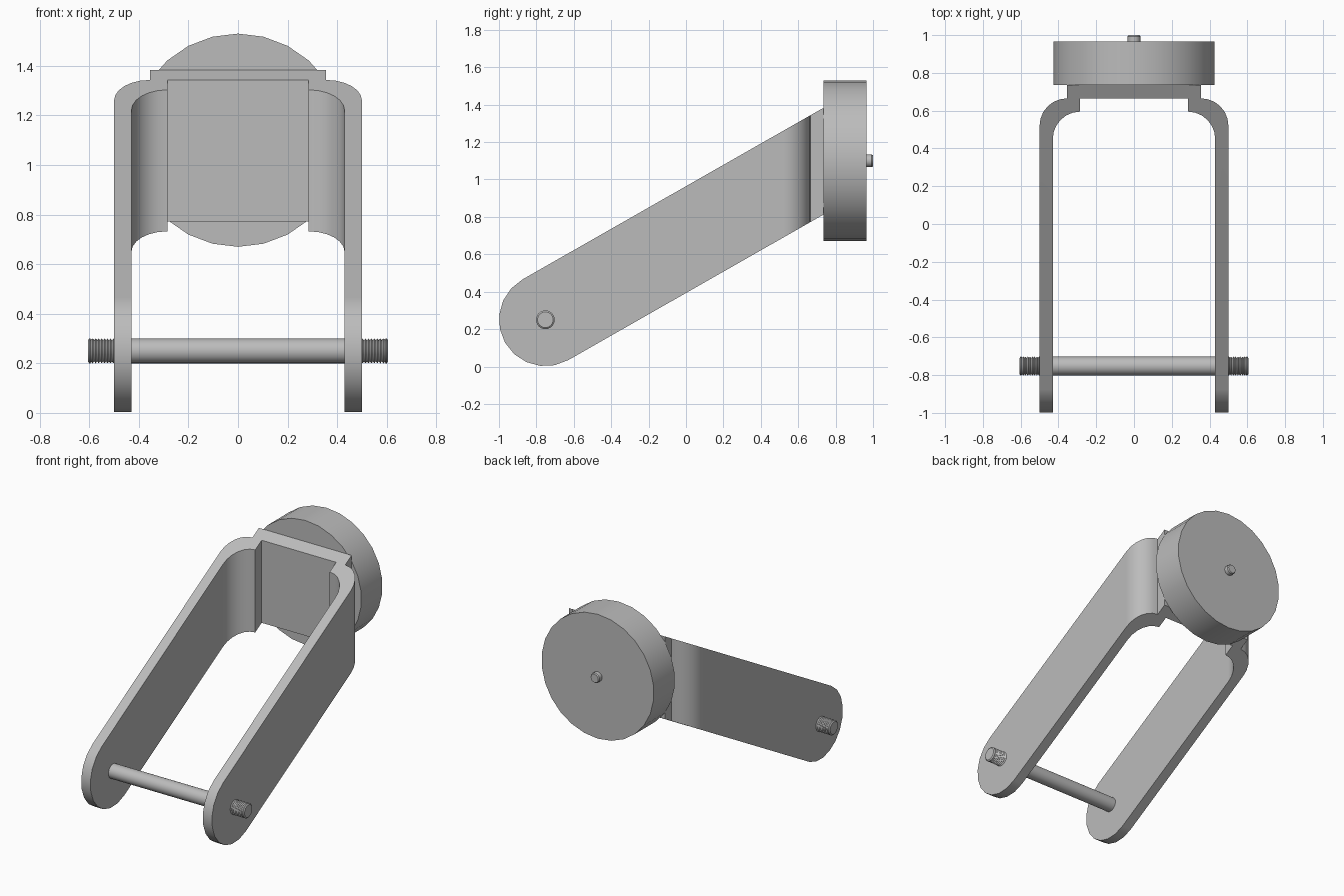
import bpy, bmesh, math
from mathutils import Vector

cube = bpy.data.objects.get("Cube")
if cube:
    bpy.data.objects.remove(cube, do_unlink=True)

grey = bpy.data.materials.new("plain_grey")
grey.use_nodes = True
grey.diffuse_color = (0.5, 0.5, 0.5, 1)
grey.node_tree.nodes["Principled BSDF"].inputs["Base Color"].default_value = (0.5, 0.5, 0.5, 1)

PIVOT = Vector((0, -0.752, 0.25))     # axle centre
SLOPE = math.atan(0.57)               # tilt of the fork
END_R = 0.248                         # rounded end of the arms
HUB = Vector((0, 0, 1.10))            # disc centre


def make_object(name, bm):
    bmesh.ops.recalc_face_normals(bm, faces=bm.faces)
    mesh = bpy.data.meshes.new(name)
    bm.to_mesh(mesh)
    bm.free()
    mesh.materials.append(grey)
    obj = bpy.data.objects.new(name, mesh)
    bpy.context.collection.objects.link(obj)
    return obj


def smooth(obj):
    bpy.ops.object.select_all(action='DESELECT')
    obj.select_set(True)
    bpy.context.view_layer.objects.active = obj
    bpy.ops.object.shade_smooth_by_angle(angle=math.radians(32))
    mod = obj.modifiers.new("Flat faces stay flat", 'WEIGHTED_NORMAL')
    mod.keep_sharp = True


def prism(name, points, direction):
    bm = bmesh.new()
    face = bm.faces.new([bm.verts.new(p) for p in points])
    out = bmesh.ops.extrude_face_region(bm, geom=[face])
    moved = [v for v in out["geom"] if isinstance(v, bmesh.types.BMVert)]
    bmesh.ops.translate(bm, verts=moved, vec=direction)
    return make_object(name, bm)


def lathe(name, profile, axis, centre, segments):
    """Revolve (distance along axis, radius) pairs, closing both ends."""
    bm = bmesh.new()
    rings = []
    for pos, r in profile:
        ring = []
        for i in range(segments):
            a = math.tau * i / segments
            side, up = r * math.sin(a), r * math.cos(a)
            p = Vector((pos, side, up)) if axis == 'X' else Vector((side, pos, up))
            ring.append(bm.verts.new(p + centre))
        rings.append(ring)
    for a, b in zip(rings, rings[1:]):
        for i in range(segments):
            j = (i + 1) % segments
            bm.faces.new((a[i], a[j], b[j], b[i]))
    bm.faces.new(rings[0])
    bm.faces.new(rings[-1])
    obj = make_object(name, bm)
    smooth(obj)
    return obj


def arc(cx, cy, r, start, end, steps):
    return [(cx + r * math.cos(a), cy + r * math.sin(a))
            for a in (start + (end - start) * i / steps for i in range(steps + 1))]


# Fork: bent strap outline seen from above, trimmed to the tilted side outline
half = [(0.355, 0.735)] + arc(0.355, 0.52, 0.145, math.pi / 2, 0, 6)
half += [(0.5, -1.1), (0.43, -1.1)] + arc(0.285, 0.45, 0.145, 0, math.pi / 2, 6)
half += [(0.285, 0.665)]
outline = half + [(-x, y) for x, y in reversed(half)]
fork = prism("fork", [(x, y, -0.3) for x, y in outline], (0, 0, 2.3))

side = arc(PIVOT.y, PIVOT.z, END_R, SLOPE + math.pi / 2, SLOPE + 1.5 * math.pi, 10)
reach = 2.2
side += [(y + reach * math.cos(SLOPE), z + reach * math.sin(SLOPE))
         for y, z in (side[-1], side[0])]
trim = prism("fork_trim", [(-1, y, z) for y, z in side], (2, 0, 0))
cut = fork.modifiers.new("Trim", 'BOOLEAN')
cut.operation, cut.solver, cut.object = 'INTERSECT', 'EXACT', trim
bpy.context.view_layer.update()
shaped = bpy.data.meshes.new_from_object(
    fork.evaluated_get(bpy.context.evaluated_depsgraph_get()))
fork.modifiers.clear()
fork.data = shaped
bpy.data.objects.remove(trim, do_unlink=True)
smooth(fork)

# Axle between the arms
lathe("axle", [(-0.5, 0.05), (0.5, 0.05)], 'X', PIVOT, 24)

# Threaded axle ends with a chamfered tip
for name, s in (("left", 1), ("right", -1)):
    thread = [(0.49, 0.044)]
    turns, pitch = 8, 0.012
    for i in range(turns):
        x = 0.496 + i * pitch
        thread += [(x, 0.043), (x + pitch / 2, 0.05)]
    thread += [(0.593, 0.045), (0.596, 0.05), (0.6, 0.05), (0.606, 0.042)]
    lathe(name + "_threaded_end", [(s * x, r) for x, r in thread], 'X', PIVOT, 24)

# Round disc and its small centre pin
lathe("disc", [(0.735, 0.43), (0.965, 0.43)], 'Y', HUB, 26)
lathe("centre_pin", [(0.95, 0.034), (0.993, 0.034), (1.0, 0.029)], 'Y', HUB, 16)
